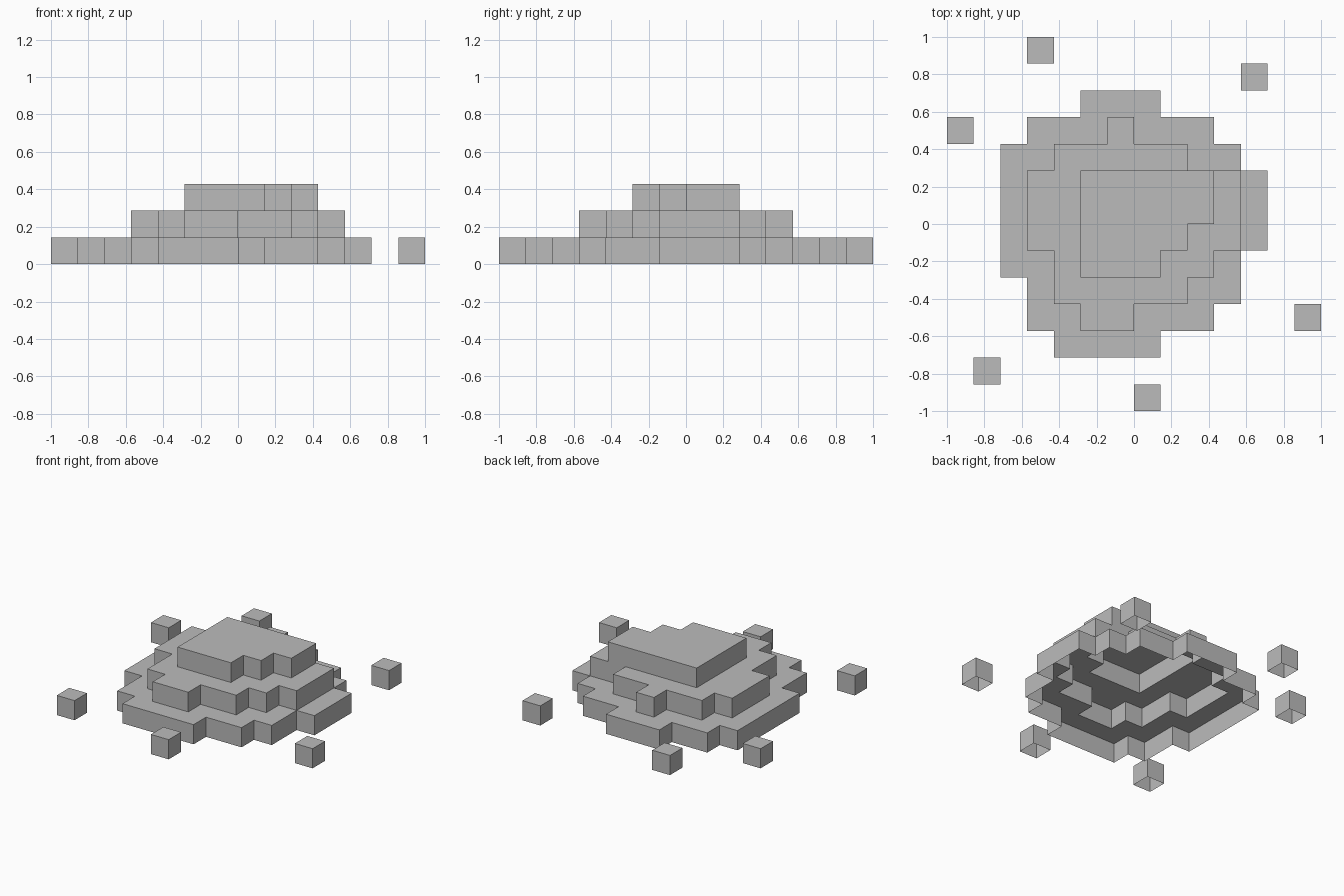
import bpy, bmesh

cube = bpy.data.objects.get("Cube")
if cube:
    bpy.data.objects.remove(cube, do_unlink=True)

U = 1 / 7  # block size

stone = bpy.data.materials.new("stone_grey")
stone.use_nodes = True
colour = (0.5, 0.5, 0.5, 1)
stone.diffuse_color = colour
stone.node_tree.nodes["Principled BSDF"].inputs["Base Color"].default_value = colour


def cells(rows):
    """Set of block cells from (y start, y end, x start, x end) spans."""
    return {(x, y) for y0, y1, x0, x1 in rows
            for y in range(y0, y1) for x in range(x0, x1)}


def shell(name, area, level, covered=frozenset()):
    """One block high shell, open below, with no top under the covered cells."""
    bm = bmesh.new()

    def face(*points):
        bm.faces.new([bm.verts.new([c * U for c in p]) for p in points])

    lo, hi = level, level + 1
    for x, y in sorted(area):
        corners = [(x, y), (x + 1, y), (x + 1, y + 1), (x, y + 1)]
        if (x, y) not in covered:
            face(*[(*c, hi) for c in corners])
        # Walls only where the neighbouring cell is empty
        for i, (dx, dy) in enumerate([(0, -1), (1, 0), (0, 1), (-1, 0)]):
            if (x + dx, y + dy) not in area:
                a, b = corners[i], corners[(i + 1) % 4]
                face((*a, lo), (*b, lo), (*b, hi), (*a, hi))
    bmesh.ops.remove_doubles(bm, verts=bm.verts, dist=U / 100)
    mesh = bpy.data.meshes.new(name)
    bm.to_mesh(mesh)
    bm.free()
    mesh.materials.append(stone)
    bpy.context.collection.objects.link(bpy.data.objects.new(name, mesh))


# Stepped mound
lower = cells([(4, 5, -2, 1), (3, 4, -4, 3), (2, 3, -5, 4), (-1, 2, -5, 5),
               (-2, -1, -5, 4), (-3, -2, -4, 4), (-4, -3, -4, 3), (-5, -4, -3, 1)])
middle = cells([(3, 4, -1, 0), (2, 3, -3, 2), (-1, 2, -4, 4),
                (-2, -1, -3, 3), (-3, -2, -3, 2), (-4, -3, -2, 0)])
upper = cells([(0, 2, -2, 3), (-1, 0, -2, 2), (-2, -1, -2, 1)])

shell("lower_tier", lower, 0, middle)
shell("middle_tier", middle, 1, upper)
shell("upper_tier", upper, 2)

# Loose blocks scattered around the mound
scattered = [(-4, 6), (4, 5), (-7, 3), (6, -4), (-6, -6), (0, -7)]
for i, cell in enumerate(scattered, 1):
    shell(f"loose_block_{i}", {cell}, 0)
